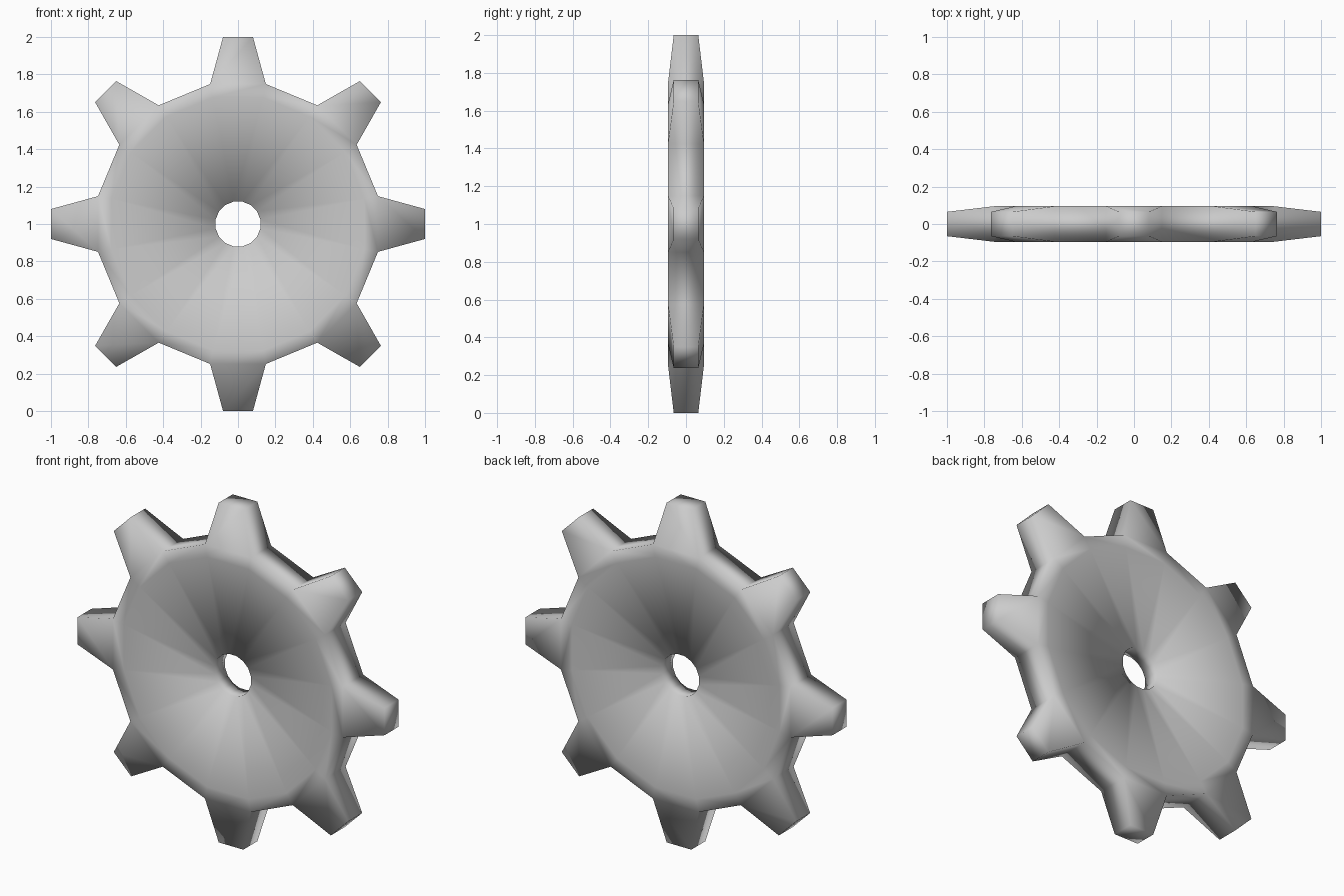
import bpy, bmesh
from math import sin, cos, pi, hypot, atan2

if "Cube" in bpy.data.objects:
    bpy.data.objects.remove(bpy.data.objects["Cube"])

N = 16                                  # two tooth corners per tooth, 8 teeth
HOLE, HUB_Y = 0.122, 0.05               # bore radius, half thickness at hub
FACE, RIM, RIM_Y = 0.69, 0.763, 0.095   # dish edge, tooth root, half thickness
TIP_X, TIP_Y = 0.08, 0.065              # tooth tip half width, half thickness
bm = bmesh.new()


def vert(r, a, y):
    return bm.verts.new((r * sin(a), y, 1 + r * cos(a)))


angles = [(i - 0.5) * 2 * pi / N for i in range(N)]
tip_r, tip_a = hypot(1, TIP_X), atan2(TIP_X, 1)

# rings of the two dished sides
sides = []
for s in (-1, 1):
    hub = [vert(HOLE, a, s * HUB_Y) for a in angles]
    face = [vert(FACE, a, s * RIM_Y) for a in angles]
    rim = [vert(RIM, a, s * RIM_Y) for a in angles]
    tips = [vert(tip_r, (i // 2) * pi / 4 + (tip_a if i % 2 else -tip_a), s * TIP_Y)
            for i in range(N)]
    sides.append((hub, face, rim, tips))
    for i in range(N):
        j = (i + 1) % N
        bm.faces.new((hub[i], hub[j], face[j], face[i]))
        bm.faces.new((face[i], face[j], rim[j], rim[i]))
        if i % 2 == 0:
            bm.faces.new((rim[i], rim[j], tips[j], tips[i]))

# bore wall, gaps between teeth, tooth flanks and tips
(h0, _, r0, t0), (h1, _, r1, t1) = sides
for i in range(N):
    j = (i + 1) % N
    bm.faces.new((h0[i], h0[j], h1[j], h1[i]))
    bm.faces.new((r0[i], t0[i], t1[i], r1[i]))
    if i % 2:
        bm.faces.new((r0[i], r0[j], r1[j], r1[i]))
    else:
        bm.faces.new((t0[i], t0[j], t1[j], t1[i]))

bmesh.ops.recalc_face_normals(bm, faces=bm.faces)
for f in bm.faces:
    f.smooth = True
mesh = bpy.data.meshes.new("gear_wheel")
bm.to_mesh(mesh)
bm.free()
bpy.context.collection.objects.link(bpy.data.objects.new("gear_wheel", mesh))
